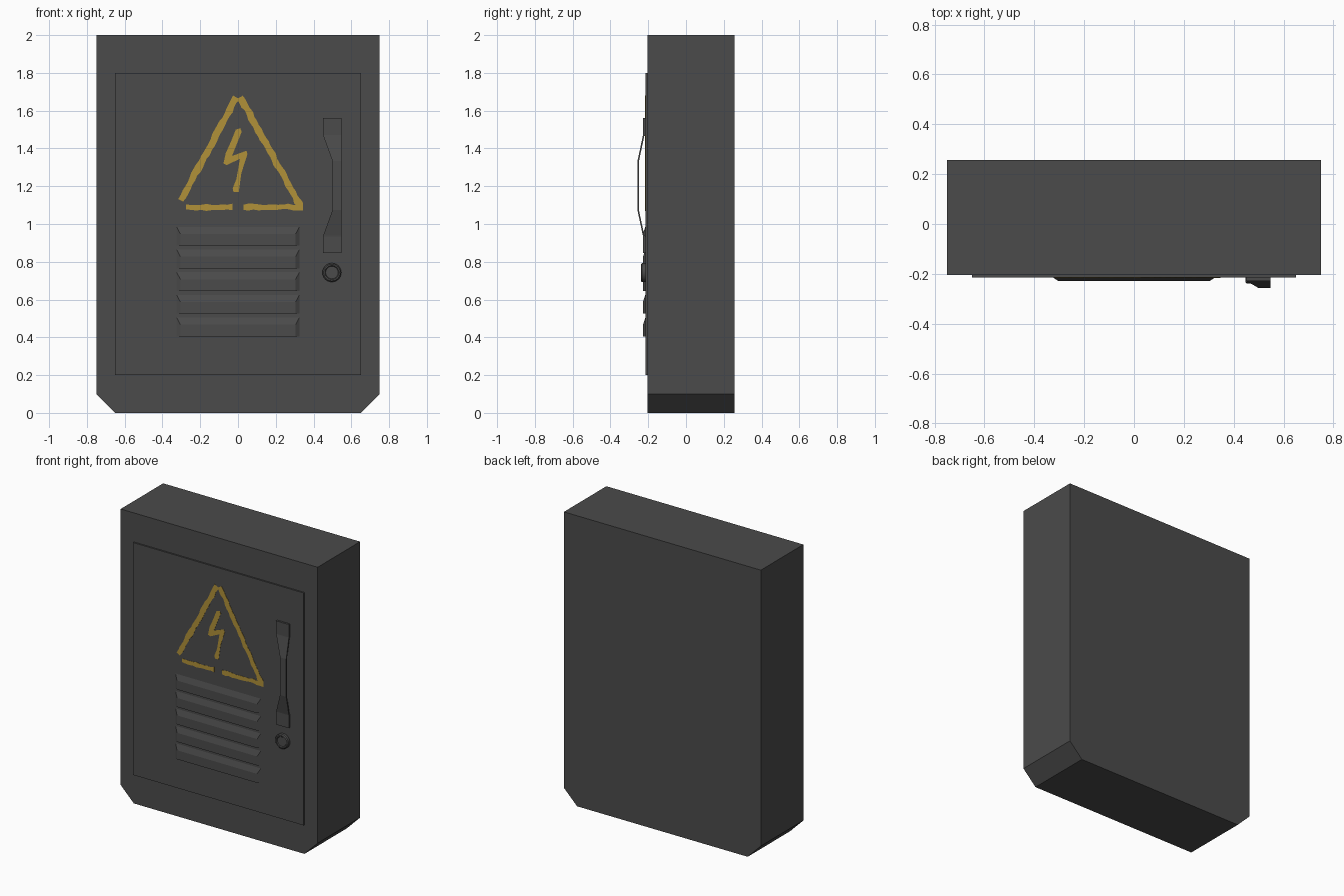
import bpy, bmesh, math, random
from mathutils import Vector

if "Cube" in bpy.data.objects:
    bpy.data.objects.remove(bpy.data.objects["Cube"])

random.seed(4)


def material(name, rgb):
    m = bpy.data.materials.new(name)
    m.diffuse_color = (*rgb, 1)
    m.use_nodes = True
    m.node_tree.nodes["Principled BSDF"].inputs["Base Color"].default_value = m.diffuse_color
    return m


grey = material("dark grey metal", (0.07, 0.07, 0.07))
yellow = material("warning yellow", (0.44, 0.285, 0.04))


def loft(name, rings, mat):
    """Join equal-length rings of 3D points into one closed solid."""
    bm = bmesh.new()
    vs = [[bm.verts.new(p) for p in r] for r in rings]
    n = len(rings[0])
    for a, b in zip(vs, vs[1:]):
        for i in range(n):
            j = (i + 1) % n
            bm.faces.new((a[i], a[j], b[j], b[i]))
    bm.faces.new(vs[0])
    bm.faces.new(vs[-1])
    bmesh.ops.recalc_face_normals(bm, faces=bm.faces)
    me = bpy.data.meshes.new(name)
    bm.to_mesh(me)
    bm.free()
    me.materials.append(mat)
    ob = bpy.data.objects.new(name, me)
    bpy.context.collection.objects.link(ob)
    return ob


def plate(name, outline, y0, y1, mat):
    """Extrude a front-view (x, z) outline along y."""
    return loft(name, [[(x, y, z) for x, z in outline] for y in (y0, y1)], mat)


FRONT, DOOR = -0.205, -0.215

# cabinet with cut lower corners
plate("cabinet", [(-0.65, 0), (0.65, 0), (0.75, 0.1), (0.75, 2), (-0.75, 2), (-0.75, 0.1)],
      FRONT, 0.257, grey)

# door panel
plate("door", [(-0.65, 0.2), (0.65, 0.2), (0.65, 1.8), (-0.65, 1.8)], FRONT + 0.005, DOOR, grey)

# vent louvres: flat underside, sloping top and ends
for i in range(5):
    z = 0.405 + 0.12 * i

    def ring(w, h, y):
        return [(-w, y, z), (w, y, z), (w, y, z + h), (-w, y, z + h)]
    loft(f"louvre_{i + 1}", [ring(0.325, 0.1, DOOR + 0.002), ring(0.325, 0.1, DOOR),
                             ring(0.305, 0.062, -0.228)], grey)

# bent strip handle: half profile (height from middle, left x, back y, front y), mirrored
half = [(0.357, 0.45, -0.213, -0.228), (0.268, 0.45, -0.213, -0.228),
        (0.262, 0.452, -0.221, -0.229), (0.13, 0.5, -0.249, -0.257)]
sections = half + [(-h, x, b, f) for h, x, b, f in reversed(half)]
loft("handle", [[(x, b, 1.203 + h), (0.547, b, 1.203 + h), (0.547, f, 1.203 + h), (x, f, 1.203 + h)]
                for h, x, b, f in sections], grey)

# round lock with a raised rim
knob = [(0.05, -0.213), (0.05, -0.233), (0.044, -0.239), (0.037, -0.239), (0.033, -0.234)]
lock = loft("lock", [[(0.497 + r * math.cos(k * math.tau / 24), y, 0.743 + r * math.sin(k * math.tau / 24))
                      for k in range(24)] for r, y in knob], grey)
for p in lock.data.polygons:
    p.use_smooth = len(p.vertices) == 4
bpy.context.view_layer.objects.active = lock
lock.select_set(True)
bpy.ops.object.shade_smooth_by_angle(angle=math.radians(30))


def stroke(name, a, b, width):
    """Rough-edged painted line from a to b."""
    a, b = Vector(a), Vector(b)
    d = b - a
    side = Vector((-d.y, d.x)).normalized()
    n = max(2, int(d.length / 0.025))

    def edge(s):
        return [a + d * (k / n) + side * s * (width / 2 + random.uniform(-0.005, 0.004))
                for k in range(n + 1)]
    plate(name, edge(1) + edge(-1)[::-1], DOOR, DOOR - 0.0015, yellow)


# painted warning triangle
stroke("triangle_left", (-0.303, 1.125), (-0.008, 1.67), 0.036)
stroke("triangle_right", (0.012, 1.672), (0.328, 1.098), 0.036)
stroke("triangle_base_left", (-0.275, 1.09), (-0.03, 1.088), 0.032)
stroke("triangle_base_right", (0.028, 1.09), (0.345, 1.09), 0.03)

# painted bolt
plate("bolt", [(-0.012, 1.5), (0.012, 1.507), (0.02, 1.49), (-0.008, 1.42), (-0.032, 1.36),
               (0.045, 1.388), (0.05, 1.37), (0.018, 1.27), (0.004, 1.17), (-0.024, 1.168),
               (-0.028, 1.19), (-0.008, 1.24), (0.01, 1.345), (-0.06, 1.312), (-0.077, 1.32),
               (-0.065, 1.375), (-0.04, 1.43)],
      DOOR, DOOR - 0.0015, yellow)
